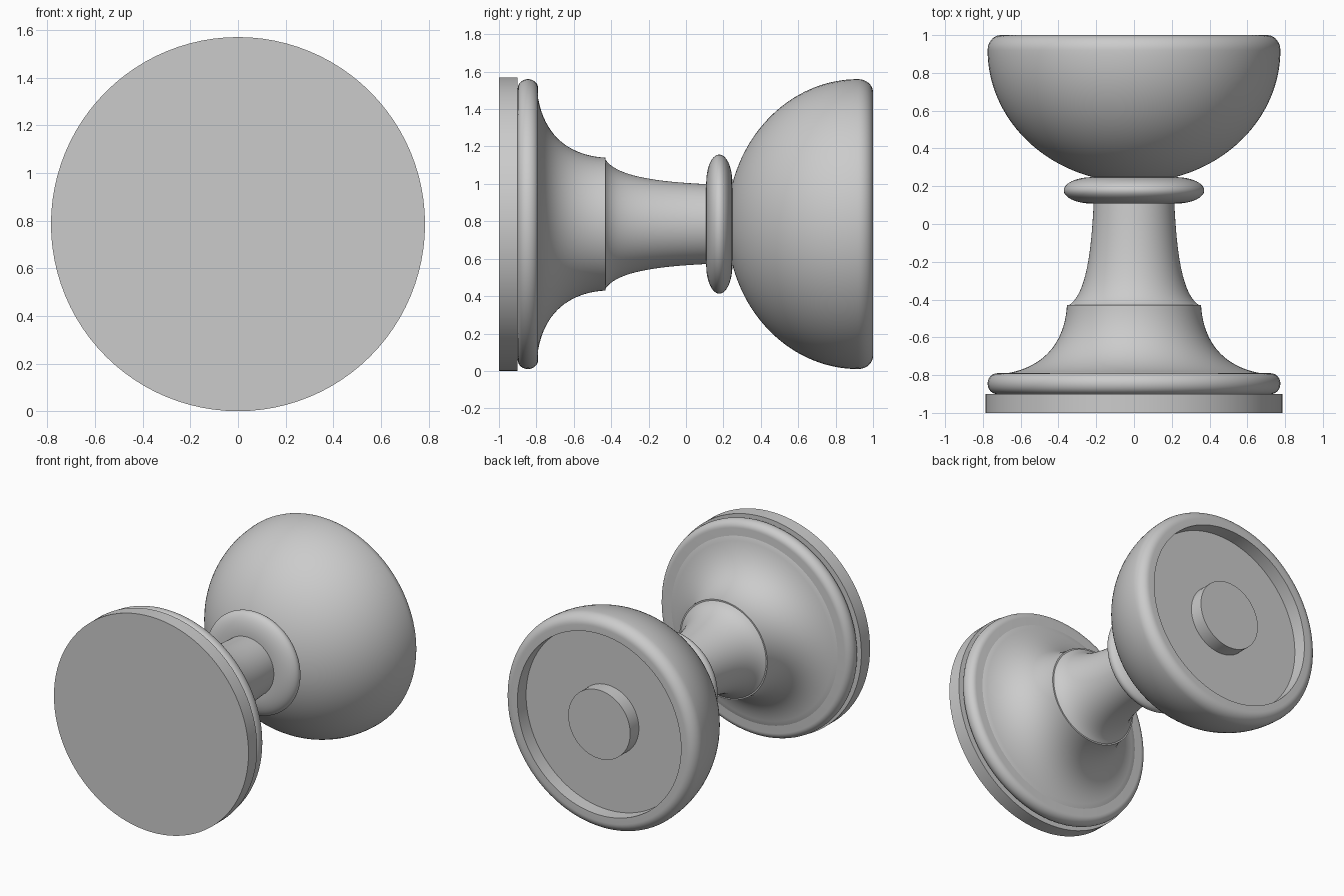
import bpy, bmesh, math
from mathutils import Vector, Matrix
from mathutils.geometry import interpolate_bezier

cube = bpy.data.objects.get("Cube")
if cube:
    bpy.data.objects.remove(cube)

RADIUS = 0.785
SEGMENTS = 96

grey = bpy.data.materials.new("plain grey")
grey.use_nodes = True
colour = (0.6, 0.6, 0.6, 1)
grey.diffuse_color = colour
grey.node_tree.nodes["Principled BSDF"].inputs["Base Color"].default_value = colour


def bezier(a, b, c, d, n=14):
    pts = [Vector((*p, 0)) for p in (a, b, c, d)]
    return [(p.x, p.y) for p in interpolate_bezier(*pts, n)]


def arc(cy, cr, ry, rr, start, end, n=10):
    """Elliptical arc of (y, radius) points; angle 0 points outward."""
    angles = [math.radians(start + (end - start) * i / (n - 1)) for i in range(n)]
    return [(cy + ry * math.sin(a), cr + rr * math.cos(a)) for a in angles]


def lathe(name, profile):
    """Turn a closed (y, radius) profile around the horizontal axis."""
    bm = bmesh.new()
    pts = [(profile[0][0], 0)] + profile + [(profile[-1][0], 0)]
    verts = [bm.verts.new((r, y, 0)) for y, r in pts]
    edges = [bm.edges.new(pair) for pair in zip(verts, verts[1:])]
    bmesh.ops.spin(bm, geom=verts + edges, axis=(0, 1, 0), cent=(0, 0, 0),
                   angle=math.tau, steps=SEGMENTS, use_duplicate=False)
    bmesh.ops.remove_doubles(bm, verts=bm.verts, dist=0.0001)
    bmesh.ops.recalc_face_normals(bm, faces=bm.faces)
    bmesh.ops.transform(bm, matrix=Matrix.Translation((0, 0, RADIUS)), verts=bm.verts)
    mesh = bpy.data.meshes.new(name)
    bm.to_mesh(mesh)
    bm.free()
    mesh.materials.append(grey)
    obj = bpy.data.objects.new(name, mesh)
    bpy.context.collection.objects.link(obj)
    bpy.ops.object.select_all(action="DESELECT")
    obj.select_set(True)
    bpy.context.view_layer.objects.active = obj
    bpy.ops.object.shade_smooth_by_angle(angle=math.radians(35))


# Flat disc at the front
lathe("base_disc", [(-1, RADIUS), (-0.9, RADIUS)])

# Rounded rim that carries the foot
lathe("base_rim", arc(-0.845, 0.725, 0.055, 0.05, -90, 90, 16))

# Trumpet-shaped foot
lathe("flared_foot", [(-0.8, 0.69)] + bezier((-0.79, 0.67), (-0.75, 0.45), (-0.6, 0.365), (-0.43, 0.355), 20))

# Slender tapering neck
lathe("neck", bezier((-0.43, 0.345), (-0.37, 0.25), (-0.13, 0.225), (0.12, 0.213), 20))

# Thin collar between neck and bowl
lathe("collar", arc(0.178, 0.22, 0.07, 0.152, -90, 90, 24))

# Bowl with rounded lip and a shallow recess
bowl = arc(0.92, 0, 0.7, 0.775, -74.5, 0, 32)
lip = arc(0.92, 0.705, 0.08, 0.07, 0, 90, 10)[1:]
lathe("bowl", bowl + lip + [(1, 0.66), (0.9, 0.66)])

# Round boss inside the recess
lathe("centre_boss", [(0.89, 0.25), (1, 0.25)])
